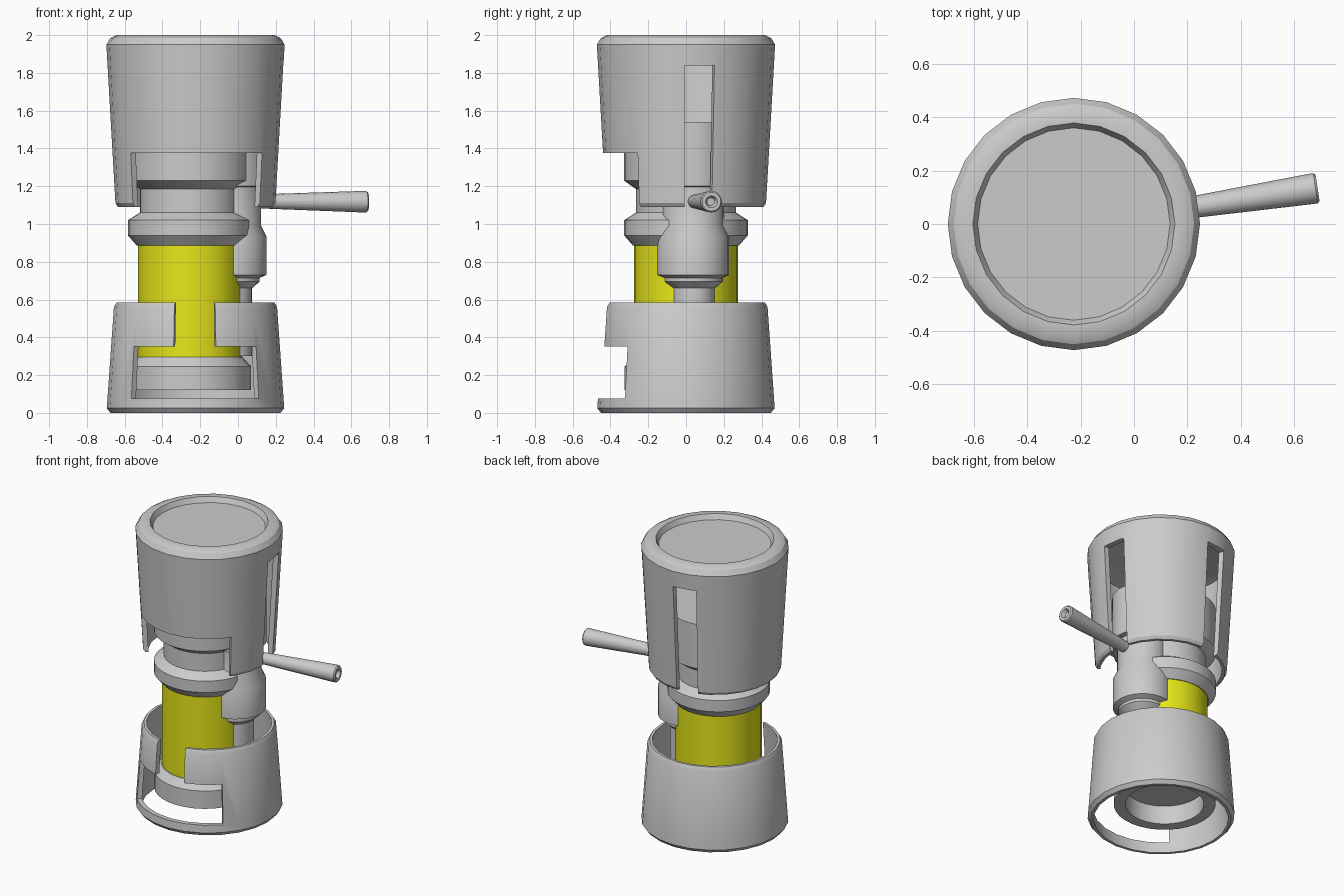
import bpy, bmesh
from math import sin, cos, pi, radians
from mathutils import Matrix, Vector

if "Cube" in bpy.data.objects:
    bpy.data.objects.remove(bpy.data.objects["Cube"])

COVER = (-0.225, 0.0)    # axis of both outer covers
CAN = (-0.255, 0.0)      # axis of the inner canister
HUB = (-0.04, 0.038)     # axis of the side valve


def finish(bm, name):
    bmesh.ops.recalc_face_normals(bm, faces=bm.faces)
    mesh = bpy.data.meshes.new(name)
    bm.to_mesh(mesh)
    bm.free()
    obj = bpy.data.objects.new(name, mesh)
    bpy.context.collection.objects.link(obj)
    return obj


def activate(obj):
    bpy.ops.object.select_all(action='DESELECT')
    obj.select_set(True)
    bpy.context.view_layer.objects.active = obj


def smooth(obj):
    activate(obj)
    bpy.ops.object.shade_smooth_by_angle(angle=radians(28))


def lathe(name, profile, axis=(0, 0), sides=24, closed=False):
    """Revolve (radius, z) points about a vertical axis; open profiles get end caps."""
    bm = bmesh.new()
    rings = []
    for r, z in profile:
        rings.append([bm.verts.new((axis[0] + r * cos(2 * pi * i / sides),
                                    axis[1] + r * sin(2 * pi * i / sides), z))
                      for i in range(sides)])
    pairs = list(zip(rings, rings[1:]))
    if closed:
        pairs.append((rings[-1], rings[0]))
    for a, b in pairs:
        for i in range(sides):
            j = (i + 1) % sides
            bm.faces.new((a[i], a[j], b[j], b[i]))
    if not closed:
        bm.faces.new(rings[0])
        bm.faces.new(rings[-1])
    return finish(bm, name)


def cut_sector(obj, a0, a1, z0, z1):
    """Remove a wedge of the cover between two angles and two heights."""
    bm = bmesh.new()
    flat = [(r * cos(radians(a)), r * sin(radians(a)))
            for r, a in ((0.25, a0), (0.9, a0), (0.9, (a0 + a1) / 2), (0.9, a1), (0.25, a1))]
    if a1 - a0 > 60:   # wide wedges start at the axis
        flat = [(0, 0)] + flat[1:4]
    face = bm.faces.new([bm.verts.new((COVER[0] + x, COVER[1] + y, z0)) for x, y in flat])
    top = bmesh.ops.extrude_face_region(bm, geom=[face])['geom']
    bmesh.ops.translate(bm, vec=(0, 0, z1 - z0),
                        verts=[v for v in top if isinstance(v, bmesh.types.BMVert)])
    cutter = finish(bm, "cutter")
    cutter.hide_render = True
    mod = obj.modifiers.new("cut", 'BOOLEAN')
    mod.operation, mod.solver, mod.object = 'DIFFERENCE', 'EXACT', cutter
    activate(obj)
    bpy.ops.object.modifier_apply(modifier=mod.name)
    bpy.data.objects.remove(cutter)


# Upper cap: thick shell with dished top, front window and two slots
cap = lathe("upper_cap", [
    (0.36, 1.965), (0.378, 2.0), (0.42, 2.0), (0.45, 1.985), (0.472, 1.95),
    (0.424, 1.11), (0.41, 1.09), (0.39, 1.09), (0.432, 1.9), (0.36, 1.92)], COVER)
cut_sector(cap, -90 - 52, -90 + 54, 1.0, 1.375)
for mid in (9, 100):
    cut_sector(cap, mid - 10, mid + 10, 1.0, 1.84)
smooth(cap)

# Lower skirt: open ring with a T-shaped front opening
skirt = lathe("lower_skirt", [
    (0.45, 0.0), (0.47, 0.025), (0.468, 0.05), (0.432, 0.56), (0.418, 0.585),
    (0.4, 0.585), (0.435, 0.05), (0.43, 0.0)], COVER, closed=True)
cut_sector(skirt, -90 - 47, -90 + 46, 0.077, 0.352)
cut_sector(skirt, -90 - 15, -90 + 14, 0.34, 0.8)
smooth(skirt)

# Canister: hollow foot, coloured sleeve, collar and neck
smooth(lathe("canister_foot", [
    (0.25, 0.25), (0.25, 0.12), (0.325, 0.12), (0.325, 0.245), (0.28, 0.295)], CAN, 32))
sleeve = lathe("canister_sleeve", [(0.275, 0.285), (0.275, 0.9)], CAN, 32)
smooth(sleeve)
yellow = bpy.data.materials.new("yellow")
yellow.diffuse_color = (0.8, 0.8, 0.01, 1)
yellow.use_nodes = True
yellow.node_tree.nodes["Principled BSDF"].inputs["Base Color"].default_value = yellow.diffuse_color
sleeve.data.materials.append(yellow)
smooth(lathe("canister_neck", [
    (0.28, 0.885), (0.328, 0.94), (0.328, 1.02), (0.265, 1.06),
    (0.265, 1.185), (0.328, 1.23), (0.328, 1.54)], CAN, 32))

# Side valve body with stepped collars
smooth(lathe("side_valve", [
    (0.115, 0.3), (0.115, 0.66), (0.155, 0.695), (0.155, 0.715), (0.19, 0.73),
    (0.19, 0.935), (0.163, 0.99), (0.163, 1.195), (0.195, 1.2), (0.195, 1.54)], HUB))

# Tapered lever with a dimpled end, laid along the valve's outward direction
start, tip = Vector((0.03, 0.034, 1.12)), Vector((0.687, 0.135, 1.118))
length = (tip - start).length
lever = lathe("lever", [
    (0.034, 0), (0.057, length - 0.025), (0.057, length - 0.008), (0.05, length),
    (0.032, length), (0.02, length - 0.025)], sides=16)
lever.data.transform(Matrix.Translation(start) @
                     (tip - start).to_track_quat('Z', 'Y').to_matrix().to_4x4())
smooth(lever)
